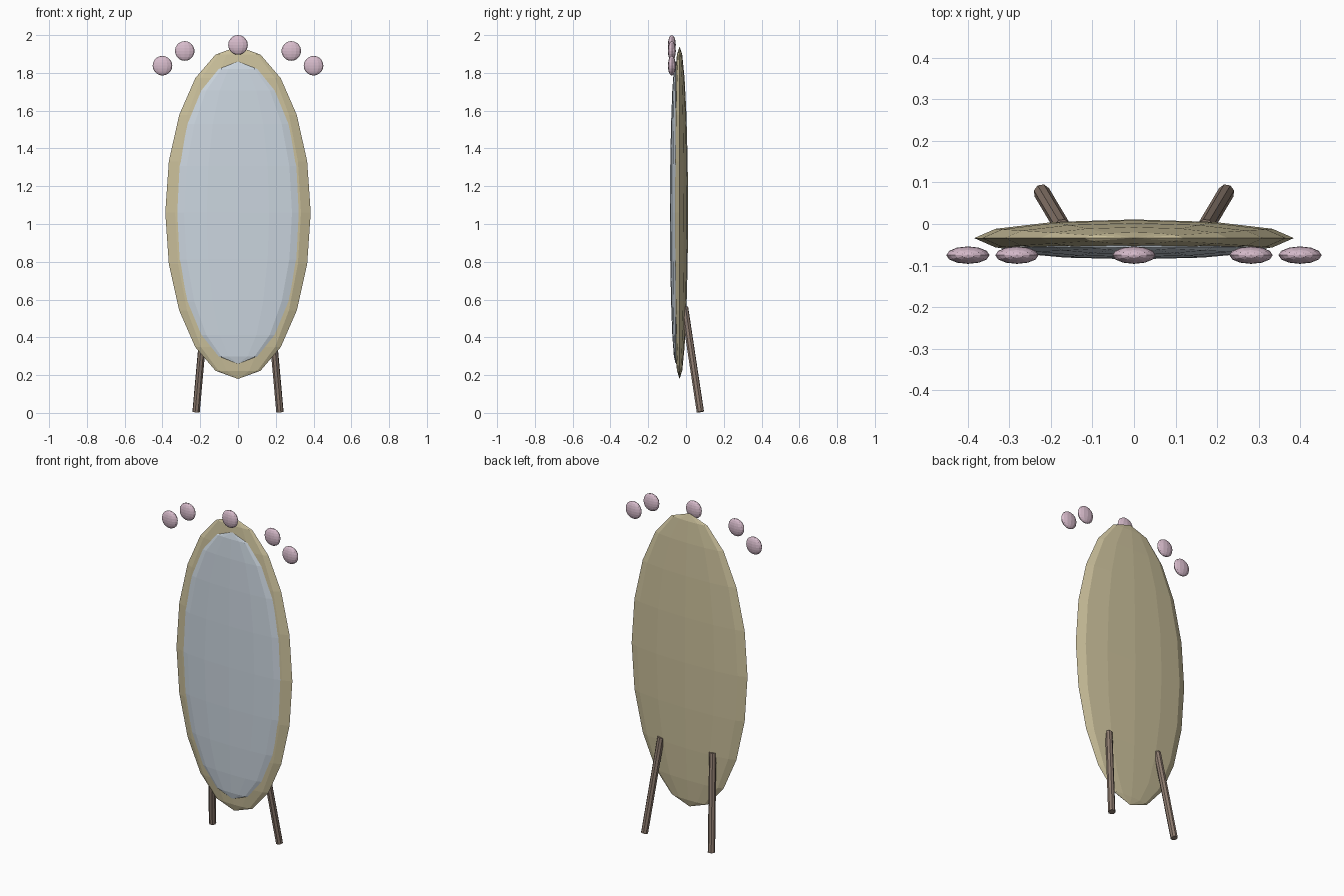
import bpy
from mathutils import Vector

if "Cube" in bpy.data.objects:
    bpy.data.objects.remove(bpy.data.objects["Cube"])


def material(name, rgb):
    m = bpy.data.materials.new(name)
    m.diffuse_color = (*rgb, 1)
    m.use_nodes = True
    m.node_tree.nodes["Principled BSDF"].inputs["Base Color"].default_value = m.diffuse_color
    return m


GOLD = material("antique_gold", (0.60, 0.53, 0.33))
GLASS = material("mirror_glass", (0.60, 0.67, 0.74))
WOOD = material("dark_wood", (0.27, 0.20, 0.16))
PINK = material("pink", (0.68, 0.50, 0.60))


def ellipsoid(name, centre, radii, mat, segments=12, rings=10):
    bpy.ops.mesh.primitive_uv_sphere_add(segments=segments, ring_count=rings,
                                         radius=1, location=centre)
    ob = bpy.context.object
    ob.name = name
    ob.scale = radii
    bpy.ops.object.transform_apply(location=False, rotation=False, scale=True)
    ob.data.materials.append(mat)
    return ob


def rod(name, start, end, radius, mat, sides=8):
    a, b = Vector(start), Vector(end)
    bpy.ops.mesh.primitive_cylinder_add(vertices=sides, radius=radius,
                                        depth=(b - a).length, location=(a + b) / 2)
    ob = bpy.context.object
    ob.name = name
    ob.rotation_euler = (b - a).to_track_quat('Z', 'Y').to_euler()
    ob.data.materials.append(mat)
    return ob


# Oval frame and the bulging glass set into its front
ellipsoid("frame", (0, -0.034, 1.06), (0.385, 0.045, 0.88), GOLD)
ellipsoid("mirror_glass", (0, -0.055, 1.06), (0.33, 0.03, 0.80), GLASS)

# Flattened beads arching over the top
for i, (x, z) in enumerate([(-0.4, 1.838), (-0.282, 1.916), (0, 1.948),
                            (0.282, 1.916), (0.4, 1.838)]):
    ellipsoid(f"bead_{i + 1}", (x, -0.075, z), (0.052, 0.021, 0.052), PINK)

# Splayed back legs
for side, s in (("left", -1), ("right", 1)):
    rod(f"{side}_leg", (s * 0.222, 0.076, 0.005), (s * 0.172, -0.008, 0.56), 0.02, WOOD)
